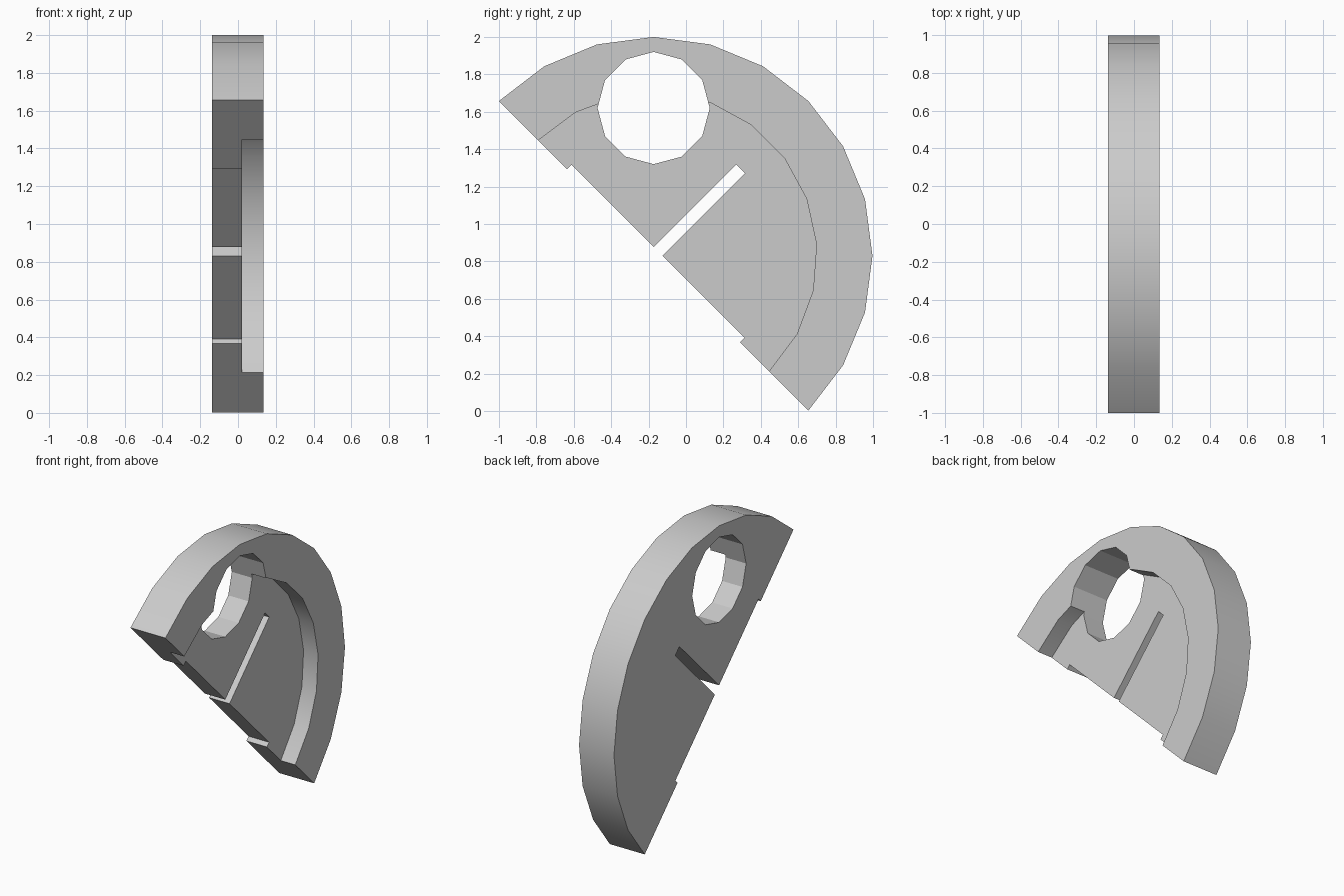
import bpy, bmesh, math

if "Cube" in bpy.data.objects:
    bpy.data.objects.remove(bpy.data.objects["Cube"], do_unlink=True)

CY, CZ = -0.173, 0.83        # centre of the half disc
BACK, FRONT, FLOOR = -0.137, 0.135, 0.022   # x of both sides and of the recess floor

grey = bpy.data.materials.new("plain_grey")
grey.use_nodes = True
colour = (0.6, 0.6, 0.6, 1)
grey.diffuse_color = colour
grey.node_tree.nodes["Principled BSDF"].inputs["Base Color"].default_value = colour


def prism(name, points, x0, x1):
    """Extrude a (y, z) outline from x0 to x1."""
    bm = bmesh.new()
    face = bm.faces.new([bm.verts.new((x0, y, z)) for y, z in points])
    ext = bmesh.ops.extrude_face_region(bm, geom=[face])
    moved = [v for v in ext["geom"] if isinstance(v, bmesh.types.BMVert)]
    bmesh.ops.translate(bm, verts=moved, vec=(x1 - x0, 0, 0))
    bmesh.ops.recalc_face_normals(bm, faces=bm.faces)
    mesh = bpy.data.meshes.new(name)
    bm.to_mesh(mesh)
    bm.free()
    mesh.materials.append(grey)
    obj = bpy.data.objects.new(name, mesh)
    bpy.context.collection.objects.link(obj)
    return obj


def arc(radius, segments, start=135, sweep=-180, cy=CY, cz=CZ, closed=False):
    count = segments if closed else segments + 1
    angles = [math.radians(start + sweep * i / segments) for i in range(count)]
    return [(cy + radius * math.cos(a), cz + radius * math.sin(a)) for a in angles]


def slanted(u, v):
    """Point u along the straight edge and v inward from it."""
    s = math.sqrt(0.5)
    return CY + s * (v - u), CZ + s * (v + u)


def slanted_box(name, half_width, depth):
    corners = [(-half_width, -0.1), (half_width, -0.1), (half_width, depth), (-half_width, depth)]
    return prism(name, [slanted(u, v) for u, v in corners], -0.3, 0.3)


# Half disc body
body = prism("half_disc_body", arc(1.17, 12), BACK, FRONT)

# Cutters: recess inside the rim, round opening, edge relief, slot
recess_outline = arc(0.873, 11) + [slanted(-0.873, -0.1), slanted(0.873, -0.1)]
cutters = [
    prism("recess_cutter", recess_outline, FLOOR, 0.3),
    prism("opening_cutter", arc(0.3, 12, 90, 360, CY, 1.62, True), -0.3, 0.3),
    slanted_box("edge_relief_cutter", 0.654, 0.034),
    slanted_box("slot_cutter", 0.033, 0.658),
]

bpy.ops.object.select_all(action="DESELECT")
bpy.context.view_layer.objects.active = body
body.select_set(True)
for cutter in cutters:
    cutter.hide_render = True
    cut = body.modifiers.new(cutter.name, "BOOLEAN")
    cut.operation = "DIFFERENCE"
    cut.solver = "EXACT"
    cut.object = cutter
    bpy.ops.object.modifier_apply(modifier=cut.name)
    bpy.data.objects.remove(cutter, do_unlink=True)

# Smooth rim curves, crisp corners
bpy.ops.object.shade_smooth_by_angle(angle=math.radians(22))
